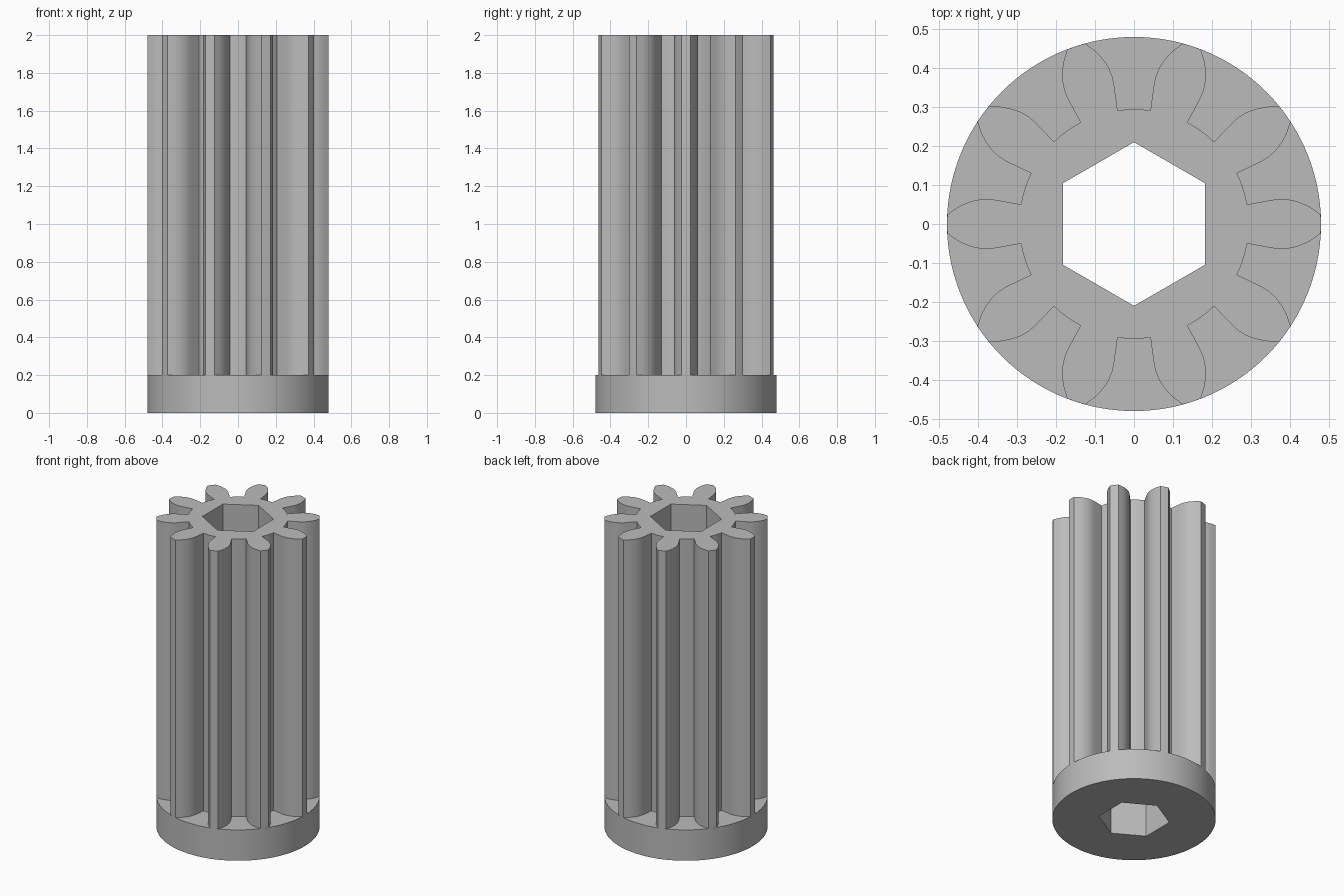
import bpy, bmesh
from math import radians, sin, cos, atan2, hypot, pi

cube = bpy.data.objects.get("Cube")
if cube:
    bpy.data.objects.remove(cube, do_unlink=True)

RADIUS, ROOT, TEETH = 0.48, 0.2945, 10
BASE_TOP, HEIGHT = 0.2, 2.0

grey = bpy.data.materials.new("plain grey")
grey.use_nodes = True
colour = (0.5, 0.5, 0.5, 1)
grey.diffuse_color = colour
grey.node_tree.nodes["Principled BSDF"].inputs["Base Color"].default_value = colour


def circle(radius, count, start=0.0):
    return [(radius * cos(start + 2 * pi * i / count),
             radius * sin(start + 2 * pi * i / count)) for i in range(count)]


def gear_outline():
    # Upper flank of the tooth on +x, root to tip
    flank = [(0.29, 0.05), (0.345, 0.06), (0.362, 0.0628), (0.38, 0.064),
             (0.398, 0.0625), (0.415, 0.059), (0.433, 0.0525),
             (0.452, 0.0435), (0.479, 0.0245)]
    polar = [(hypot(x, y), atan2(y, x)) for x, y in flank]
    pitch = 2 * pi / TEETH
    root_angle = polar[0][1]
    tooth = [(r, -a) for r, a in polar] + [(RADIUS, 0)] + polar[::-1]
    # Curved floor of the gap that follows the tooth
    gap = pitch - 2 * root_angle
    tooth += [(ROOT, root_angle + gap * i / 4) for i in range(1, 4)]
    return [(r * cos(a + k * pitch), r * sin(a + k * pitch))
            for k in range(TEETH) for r, a in tooth]


def bored_prism(name, outline, hole, bottom, top, open_bottom=False):
    bm = bmesh.new()
    for loop in (outline, hole):
        verts = [bm.verts.new((x, y, bottom)) for x, y in loop]
        for i, v in enumerate(verts):
            bm.edges.new((verts[i - 1], v))
    bmesh.ops.triangle_fill(bm, edges=bm.edges[:], use_beauty=True)
    floor = bm.faces[:]
    result = bmesh.ops.extrude_face_region(bm, geom=floor, use_keep_orig=True)
    for v in result["geom"]:
        if isinstance(v, bmesh.types.BMVert):
            v.co.z = top
    bmesh.ops.recalc_face_normals(bm, faces=bm.faces[:])
    if open_bottom:
        bmesh.ops.delete(bm, geom=[f for f in bm.faces if f.calc_center_median().z < bottom + 0.001],
                         context='FACES')
    mesh = bpy.data.meshes.new(name)
    bm.to_mesh(mesh)
    bm.free()
    mesh.materials.append(grey)
    obj = bpy.data.objects.new(name, mesh)
    bpy.context.collection.objects.link(obj)
    bpy.ops.object.select_all(action='DESELECT')
    obj.select_set(True)
    bpy.context.view_layer.objects.active = obj
    bpy.ops.object.shade_smooth_by_angle(angle=radians(25))
    return obj


# Hexagonal bore shared by both parts, corners on the y axis
bore = circle(0.21, 6, pi / 2)
bored_prism("base_flange", circle(RADIUS, 120), bore, 0, BASE_TOP)
bored_prism("toothed_shaft", gear_outline(), bore, BASE_TOP, HEIGHT, open_bottom=True)
